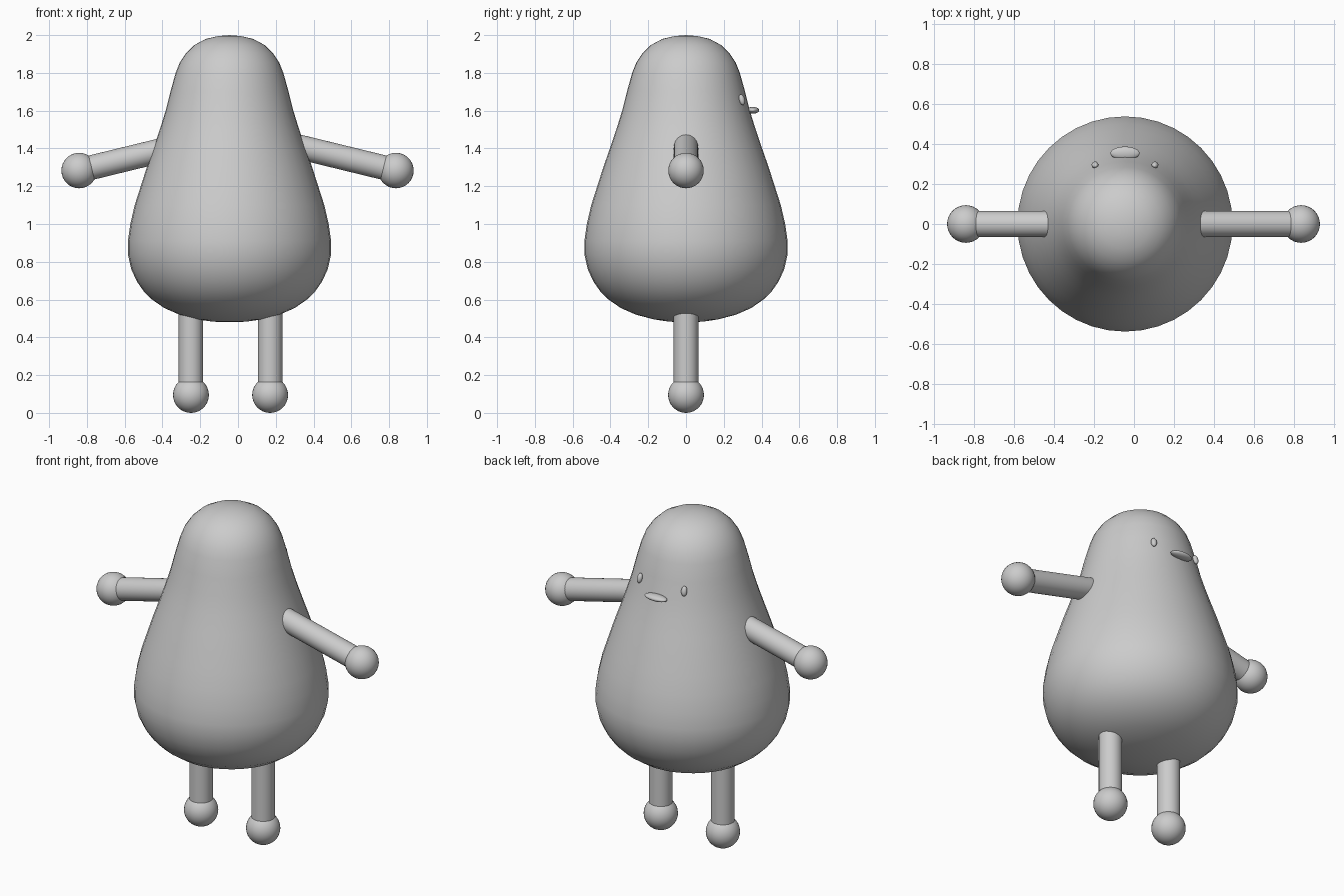
import bpy, bmesh, math
from mathutils import Vector

if "Cube" in bpy.data.objects:
    bpy.data.objects.remove(bpy.data.objects["Cube"])

CX = -0.045  # body axis


def smooth(obj, name):
    obj.name = name
    for p in obj.data.polygons:
        p.use_smooth = True
    return obj


def ball(name, loc, radii, rot=(0, 0, 0)):
    bpy.ops.mesh.primitive_uv_sphere_add(segments=32, ring_count=16, location=loc, rotation=rot)
    obj = bpy.context.object
    obj.scale = radii
    return smooth(obj, name)


def rod(name, a, b, r):
    a, b = Vector(a), Vector(b)
    d = b - a
    bpy.ops.mesh.primitive_cylinder_add(vertices=32, radius=r, depth=d.length, location=(a + b) / 2,
                                        rotation=d.to_track_quat('Z', 'Y').to_euler())
    bpy.context.object.name = name
    bpy.ops.object.shade_smooth_by_angle()


# Pear-shaped body, spun from (radius, height) points
profile = [(0, 0.48), (0.09, 0.483), (0.17, 0.495), (0.265, 0.52), (0.345, 0.555), (0.41, 0.60),
           (0.455, 0.645), (0.49, 0.695), (0.52, 0.76), (0.538, 0.84), (0.538, 0.91), (0.525, 1.0),
           (0.502, 1.1), (0.47, 1.2), (0.438, 1.3), (0.403, 1.4), (0.369, 1.5), (0.338, 1.6),
           (0.313, 1.7), (0.285, 1.8), (0.263, 1.855), (0.23, 1.905), (0.185, 1.948),
           (0.125, 1.98), (0.06, 1.995), (0, 2.0)]
bm = bmesh.new()
verts = [bm.verts.new((r, 0, z)) for r, z in profile]
edges = [bm.edges.new(pair) for pair in zip(verts, verts[1:])]
bmesh.ops.spin(bm, geom=verts + edges, cent=(0, 0, 0), axis=(0, 0, 1),
               angle=2 * math.pi, steps=40, use_merge=True)
bmesh.ops.remove_doubles(bm, verts=bm.verts, dist=0.0005)
bmesh.ops.recalc_face_normals(bm, faces=bm.faces)
mesh = bpy.data.meshes.new("body")
bm.to_mesh(mesh)
bm.free()
body = bpy.data.objects.new("body", mesh)
body.location.x = CX
bpy.context.collection.objects.link(body)
smooth(body, "body")

# Arms with hands, legs with feet
for side, s, hand_x, leg_x in (("left", -1, -0.841, -0.249), ("right", 1, 0.836, 0.170)):
    hand = (hand_x, 0, 1.283)
    ax, az = hand_x - s * 0.065, 1.299
    rod(side + "_arm", (ax - s * 0.5, 0, az + 0.122), (ax, 0, az), 0.065)
    ball(side + "_hand", hand, (0.094,) * 3)
    rod(side + "_leg", (leg_x, 0, 0.12), (leg_x, 0, 0.62), 0.065)
    ball(side + "_foot", (leg_x, 0, 0.095), (0.095,) * 3)
    # Eye, tilted to follow the body
    ball(side + "_eye", (CX + s * 0.15, 0.296, 1.658), (0.017, 0.015, 0.029), (math.radians(15), 0, -s * 0.4))

# Mouth
ball("mouth", (CX, 0.354, 1.602), (0.073, 0.033, 0.018))
